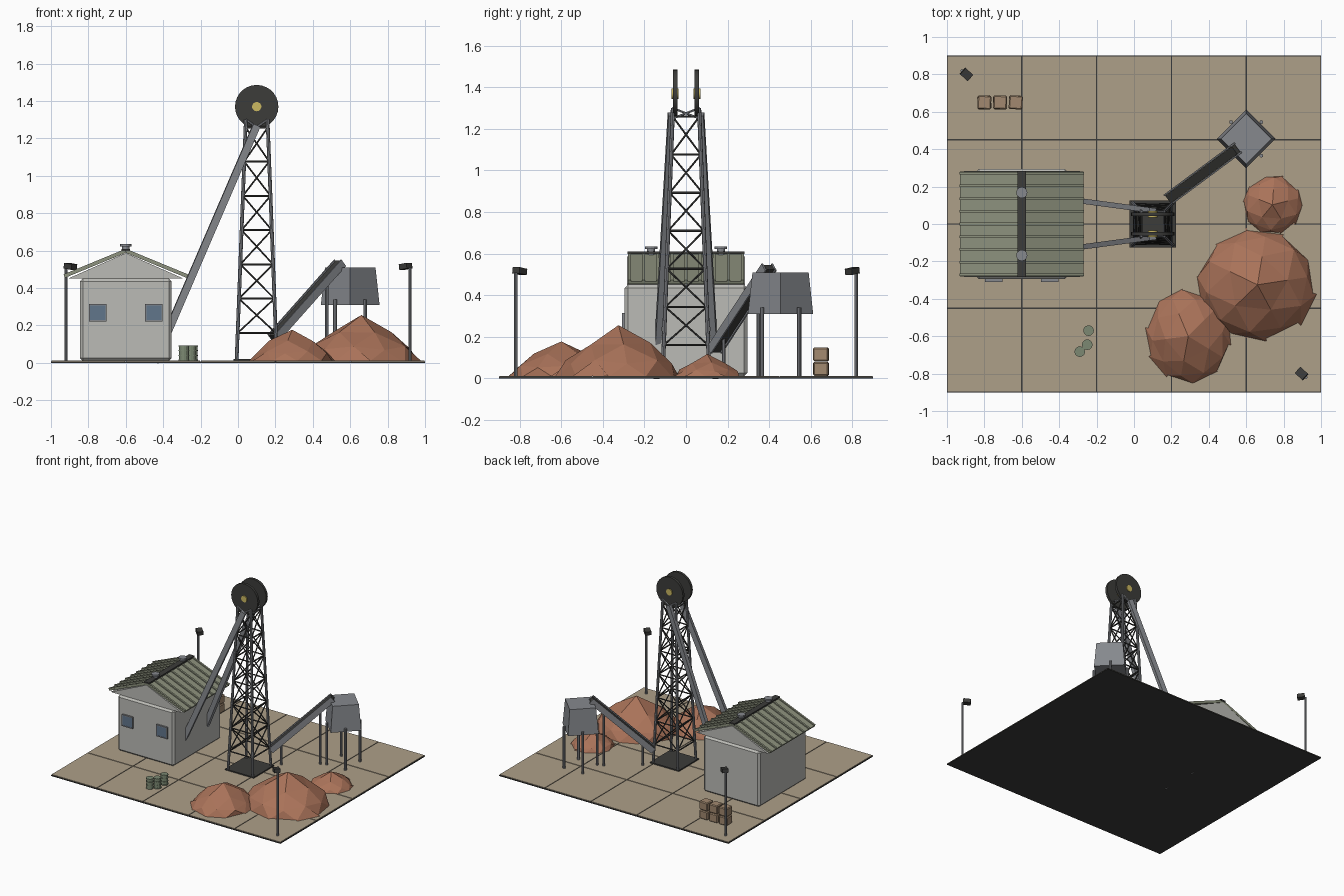
import bpy, bmesh, math, random
from mathutils import Vector, Matrix

if "Cube" in bpy.data.objects:
    bpy.data.objects.remove(bpy.data.objects["Cube"])

random.seed(4)

def mat(name, r, g, b):
    m = bpy.data.materials.new(name)
    m.diffuse_color = (r, g, b, 1)
    m.use_nodes = True
    m.node_tree.nodes["Principled BSDF"].inputs["Base Color"].default_value = m.diffuse_color
    return m

DARK = mat("dark_iron", .045, .045, .042)
STEEL = mat("steel", .24, .25, .27)
SAND = mat("sand_slab", .42, .35, .25)
WALL = mat("wall", .50, .50, .47)
ROOF = mat("roof_green", .27, .29, .21)
GLASS = mat("glass", .12, .18, .26)
ORE = mat("ore", .40, .17, .10)
WOOD = mat("wood", .36, .25, .16)
DRUM = mat("drum_green", .20, .25, .17)
BRASS = mat("brass", .60, .48, .12)

def box(bm, c, s, rot=None):
    M = Matrix.Translation(c) @ (rot or Matrix()) @ Matrix.Diagonal((*s, 1))
    return bmesh.ops.create_cube(bm, size=1, matrix=M)["verts"]

def cyl(bm, c, r1, h, n=12, r2=None, rot=None):
    M = Matrix.Translation(c) @ (rot or Matrix())
    bmesh.ops.create_cone(bm, cap_ends=True, segments=n, radius1=r1,
                          radius2=r1 if r2 is None else r2, depth=h, matrix=M)

def aim(a, b):
    return (b - a).to_track_quat('Z', 'Y').to_matrix().to_4x4()

def rod(bm, a, b, r, n=6):
    a, b = Vector(a), Vector(b)
    cyl(bm, (a + b) / 2, r, (b - a).length, n, rot=aim(a, b))

def beam(bm, a, b, w, h, lift=0):
    # box between two points; lift shifts it along its own upward side
    a, b = Vector(a), Vector(b)
    R = aim(a, b)
    box(bm, (a + b) / 2 + R.to_3x3() @ Vector((0, lift, 0)), (w, h, (b - a).length), R)

def finish(bm, name, m, bevel=0, smooth=False):
    bmesh.ops.recalc_face_normals(bm, faces=bm.faces)
    me = bpy.data.meshes.new(name)
    bm.to_mesh(me)
    bm.free()
    ob = bpy.data.objects.new(name, me)
    bpy.context.collection.objects.link(ob)
    me.materials.append(m)
    if bevel:
        mod = ob.modifiers.new("bevel", 'BEVEL')
        mod.width, mod.segments = bevel, 1
    if smooth:
        bpy.context.view_layer.objects.active = ob
        ob.select_set(True)
        bpy.ops.object.shade_smooth_by_angle()
        ob.select_set(False)
    return ob

# ground: dark base with sand slabs
bm = bmesh.new()
box(bm, (0, 0, .004), (2, 1.8, .008))
finish(bm, "ground_base", DARK)
bm = bmesh.new()
for i in range(5):
    for j in range(4):
        box(bm, (-.8 + .4 * i, -.675 + .45 * j, .008), (.393, .443, .008))
finish(bm, "ground_slabs", SAND)

# headframe tower
TX = .1
def corner(sx, sy, z):
    t = z / 1.3
    return (TX + sx * (.108 - .05 * t), sy * (.113 - .05 * t), z)

bm = bmesh.new()
box(bm, (TX, 0, .014), (.25, .25, .014))
finish(bm, "tower_base_plate", DARK)

ring = [(-1, -1), (1, -1), (1, 1), (-1, 1)]
bm = bmesh.new()
for c in ring:
    rod(bm, corner(*c, .01), corner(*c, 1.3), .01, 8)
finish(bm, "tower_legs", STEEL)

levels = [.16 + .1833 * i for i in range(7)]
bm = bmesh.new()
for k in range(4):
    a, b = ring[k], ring[(k + 1) % 4]
    for i, z in enumerate(levels):
        rod(bm, corner(*a, z), corner(*b, z), .0055)
        if i < 6:
            rod(bm, corner(*a, z), corner(*b, levels[i + 1]), .0045)
            rod(bm, corner(*b, z), corner(*a, levels[i + 1]), .0045)
finish(bm, "tower_bracing", DARK)

bm = bmesh.new()
for sy in (-1, 1):
    # long rear stays and short sheave seats
    beam(bm, (-.445, .145 * sy, .005), (TX, .072 * sy, 1.27), .028, .04)
    for sx in (-1, 1):
        rod(bm, corner(sx, sy, 1.3), (TX, .063 * sy, 1.26), .006)
    rod(bm, corner(1, sy, 1.3), corner(1, -sy, 1.25), .005)
finish(bm, "tower_back_stays", STEEL)

# twin sheave wheels
RX = Matrix.Rotation(math.pi / 2, 4, 'X')
wheels, hubs = bmesh.new(), bmesh.new()
for y in (-.052, .052):
    cyl(wheels, (TX, y, 1.37), .116, .02, 28, rot=RX)
    cyl(hubs, (TX, y, 1.37), .025, .034, 14, rot=RX)
finish(wheels, "sheave_wheels", DARK, smooth=True)
finish(hubs, "sheave_hubs", BRASS, smooth=True)

# winding house
HX = -.6
bm = bmesh.new()
box(bm, (HX, 0, .23), (.49, .59, .44))
finish(bm, "house_walls", WALL, bevel=.015)

bm = bmesh.new()
vs = [bm.verts.new((HX + x, -.283, z)) for x, z in ((-.31, .45), (.31, .45), (0, .587))]
f = bm.faces.new(vs)
ext = bmesh.ops.extrude_face_region(bm, geom=[f])["geom"]
bmesh.ops.translate(bm, vec=(0, .566, 0), verts=[v for v in ext if isinstance(v, bmesh.types.BMVert)])
if not f.is_valid or len([g for g in bm.faces if len(g.verts) == 3]) < 2:
    bm.faces.new(vs)
finish(bm, "house_gable", WALL)

roof, ribs = bmesh.new(), bmesh.new()
for s in (-1, 1):
    lo, hi = Vector((HX + .328 * s, 0, .46)), Vector((HX, 0, .595))
    beam(roof, lo, hi, .56, .012)
    for i in range(9):
        o = Vector((0, -.272 + .068 * i, 0))
        beam(ribs, lo + o, hi + o, .014, .012, .008)
finish(roof, "house_roof", ROOF)
finish(ribs, "roof_ribs", ROOF)

bm = bmesh.new()
box(bm, (HX, 0, .603), (.045, .565, .012))
finish(bm, "roof_ridge", DARK)
bm = bmesh.new()
for y in (-.168, .168):
    cyl(bm, (HX, y, .608), .02, .03, 12)
    cyl(bm, (HX, y, .629), .03, .012, 12)
finish(bm, "roof_vents", STEEL)

frame, pane = bmesh.new(), bmesh.new()
for x in (-.75, -.45):
    box(pane, (x, -.298, .268), (.082, .02, .076))
    for s in (-1, 1):
        box(frame, (x + .044 * s, -.297, .268), (.007, .024, .09))
        box(frame, (x, -.297, .268 + .042 * s), (.092, .024, .007))
finish(pane, "window_panes", GLASS)
finish(frame, "window_frames", STEEL)

# conveyor from tower foot to hopper
A, B = Vector((.19, .137, .135)), Vector((.545, .40, .535))
side = Vector((B.y - A.y, A.x - B.x, 0)).normalized() * .03
bm = bmesh.new()
beam(bm, A, B, .05, .03)
finish(bm, "conveyor_belt", DARK)
bm = bmesh.new()
for s in (-1, 1):
    beam(bm, A + side * s, B + side * s, .009, .045)
for t in (.17, .8):
    p = A.lerp(B, t)
    rod(bm, (p.x, p.y, .01), (p.x, p.y, p.z - .01), .009, 8)
finish(bm, "conveyor_frame", STEEL)

# ore hopper on legs
bm = bmesh.new()
cyl(bm, (.6, .455, .41), .157, .2, 4, .135)
finish(bm, "hopper_bin", STEEL)
bm = bmesh.new()
for sx in (-1, 1):
    for sy in (-1, 1):
        rod(bm, (.6 + .081 * sx, .455 + .09 * sy, .01), (.6 + .081 * sx, .455 + .09 * sy, .34), .01, 8)
finish(bm, "hopper_legs", STEEL)

# faceted ore piles
def pile(name, x0, x1, y0, y1, h):
    bm = bmesh.new()
    bmesh.ops.create_icosphere(bm, subdivisions=2, radius=1,
                               matrix=Matrix.Rotation(random.uniform(0, 6), 4, 'Z'))
    bmesh.ops.bisect_plane(bm, geom=bm.verts[:] + bm.edges[:] + bm.faces[:], plane_co=(0, 0, 0),
                           plane_no=(0, 0, 1), clear_inner=True)
    for v in bm.verts:
        r = min(1, math.hypot(v.co.x, v.co.y))
        z = .6 * (1 - r) + .4 * math.sqrt(1 - r * r) if v.co.z > .01 else 0
        k = random.uniform(.93, 1.03)
        v.co = ((x0 + x1) / 2 + v.co.x * k * (x1 - x0) / 2,
                (y0 + y1) / 2 + v.co.y * k * (y1 - y0) / 2,
                .01 + z * (h - .01) * random.uniform(.95, 1.03))
    bmesh.ops.holes_fill(bm, edges=[e for e in bm.edges if e.is_boundary], sides=0)
    finish(bm, name, ORE)

pile("ore_pile_large", .34, .98, -.63, -.02, .265)
pile("ore_pile_medium", .06, .52, -.85, -.35, .185)
pile("ore_pile_small", .58, .90, -.06, .265, .115)

# drums with hoops
bm = bmesh.new()
for x, y in ((-.243, -.57), (-.25, -.645), (-.29, -.682)):
    cyl(bm, (x, y, .053), .026, .082, 12)
    for z in (.016, .04, .066, .09):
        cyl(bm, (x, y, z), .0285, .006, 12)
finish(bm, "drums", DRUM)

# stacked crates
bm = bmesh.new()
for i in range(3):
    for j in range(2):
        R = Matrix.Rotation(random.uniform(-.08, .08), 4, 'Z')
        box(bm, (-.80 + .084 * i, .65, .045 + .07 * j), (.073, .073, .066), R)
finish(bm, "crates", WOOD, bevel=.006)

# flood lamps at two corners, facing inwards
poles, heads = bmesh.new(), bmesh.new()
for s in (-1, 1):
    rod(poles, (.92 * s, -.82 * s, .01), (.92 * s, -.82 * s, .51), .008, 8)
    R = Matrix.Rotation(math.atan2(.82 * s, -.92 * s), 4, 'Z') @ Matrix.Rotation(.15, 4, 'Y')
    box(heads, (.896 * s, -.80 * s, .516), (.055, .045, .03), R)
finish(poles, "lamp_poles", STEEL)
finish(heads, "lamp_heads", DARK)
